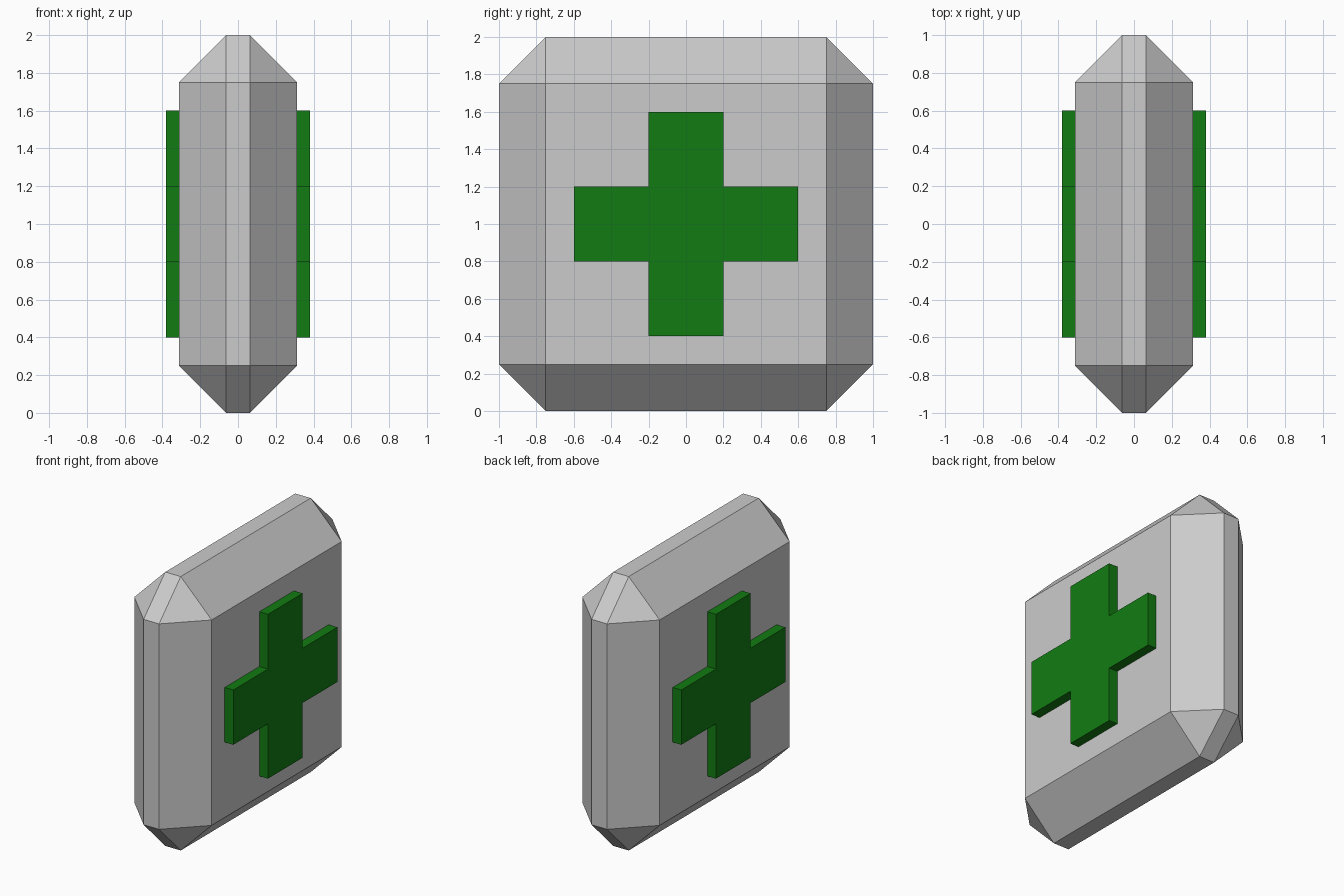
import bpy, bmesh

if "Cube" in bpy.data.objects:
    bpy.data.objects.remove(bpy.data.objects["Cube"])


def add_object(name, bm):
    bmesh.ops.recalc_face_normals(bm, faces=bm.faces[:])
    mesh = bpy.data.meshes.new(name)
    bm.to_mesh(mesh)
    bm.free()
    obj = bpy.data.objects.new(name, mesh)
    bpy.context.collection.objects.link(obj)
    return obj


# Slab body: a box with wide flat chamfers on every edge
bm = bmesh.new()
bmesh.ops.create_cube(bm, size=1)
bmesh.ops.scale(bm, vec=(0.625, 2, 2), verts=bm.verts)
bmesh.ops.translate(bm, vec=(0, 0, 1), verts=bm.verts)
bmesh.ops.bevel(bm, geom=bm.edges[:], offset=0.25, offset_type='OFFSET',
                segments=1, profile=0.5, affect='EDGES')
add_object("body", bm)

# Green cross: one outline extruded through the body, raised on both sides
X, A, B = 0.382, 0.2, 0.6
quarter = [(B, A), (A, A), (A, B)]
outline = []
for turn in range(4):
    outline += quarter
    quarter = [(-z, y) for y, z in quarter]
bm = bmesh.new()
face = bm.faces.new([bm.verts.new((-X, y, z + 1)) for y, z in outline])
ext = bmesh.ops.extrude_face_region(bm, geom=[face], use_keep_orig=True)
bmesh.ops.translate(bm, vec=(2 * X, 0, 0),
                    verts=[g for g in ext["geom"] if isinstance(g, bmesh.types.BMVert)])
cross = add_object("cross", bm)

green = bpy.data.materials.new("green")
green.diffuse_color = (0.006, 0.2, 0.006, 1)
green.use_nodes = True
green.node_tree.nodes["Principled BSDF"].inputs["Base Color"].default_value = green.diffuse_color
cross.data.materials.append(green)
